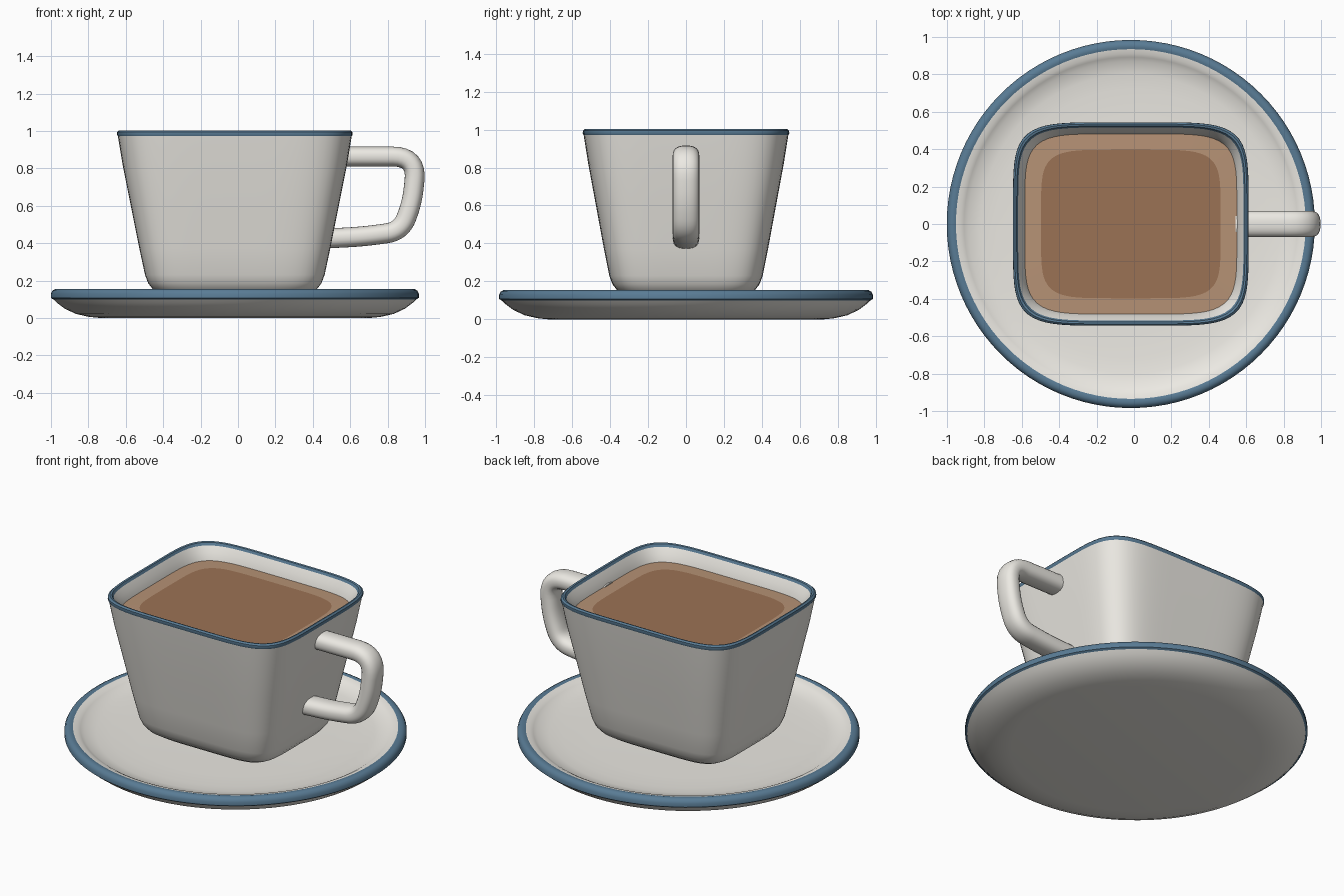
import bpy, bmesh, math
from mathutils import Vector

if "Cube" in bpy.data.objects:
    bpy.data.objects.remove(bpy.data.objects["Cube"])

CX = -0.017  # cup and saucer axis


def material(name, rgb):
    m = bpy.data.materials.new(name)
    m.diffuse_color = (*rgb, 1)
    m.use_nodes = True
    m.node_tree.nodes["Principled BSDF"].inputs["Base Color"].default_value = m.diffuse_color
    return m


CREAM = material("cream_glaze", (0.84, 0.82, 0.77))
BLUE = material("blue_glaze", (0.10, 0.20, 0.30))
COFFEE = material("coffee", (0.33, 0.17, 0.09))
CREMA = material("coffee_edge", (0.47, 0.29, 0.18))


def superellipse(hx, hy, z, n, count):
    pts = []
    for i in range(count):
        t = 2 * math.pi * i / count
        c, s = math.cos(t), math.sin(t)
        r = (abs(c) ** n + abs(s) ** n) ** (-1 / n)
        pts.append(Vector((CX + hx * r * c, hy * r * s, z)))
    return pts


def loft(name, rings, mat=CREAM, cap_start=False, cap_end=False):
    bm = bmesh.new()
    vr = [[bm.verts.new(p) for p in ring] for ring in rings]
    for a, b in zip(vr, vr[1:]):
        for i in range(len(a)):
            j = (i + 1) % len(a)
            bm.faces.new((a[i], a[j], b[j], b[i]))
    if cap_start:
        bm.faces.new(vr[0][::-1])
    if cap_end:
        bm.faces.new(vr[-1])
    bmesh.ops.recalc_face_normals(bm, faces=bm.faces)
    me = bpy.data.meshes.new(name)
    bm.to_mesh(me)
    bm.free()
    ob = bpy.data.objects.new(name, me)
    bpy.context.collection.objects.link(ob)
    me.materials.append(mat)
    bpy.ops.object.select_all(action='DESELECT')
    ob.select_set(True)
    bpy.context.view_layer.objects.active = ob
    bpy.ops.object.shade_smooth_by_angle(angle=math.radians(40))
    return ob


def disc_rings(profile):
    return [superellipse(r, r, z, 2, 96) for r, z in profile]


def cup_rings(profile):
    return [superellipse(hx, hy, z, 5.5, 128) for hx, hy, z in profile]


# Saucer: underside, blue edge, shallow dished top
loft("saucer_underside", disc_rings([
    (0.72, 0), (0.78, 0.006), (0.85, 0.022), (0.91, 0.05), (0.95, 0.08),
    (0.972, 0.102)]), cap_start=True)
loft("saucer_rim", disc_rings([
    (0.972, 0.10), (0.984, 0.108), (0.984, 0.13), (0.975, 0.147),
    (0.96, 0.155), (0.945, 0.155), (0.935, 0.152)]), BLUE)
loft("saucer_top", disc_rings([
    (0.935, 0.152), (0.91, 0.147), (0.892, 0.138), (0.87, 0.124),
    (0.80, 0.112), (0.72, 0.106), (0.57, 0.102)]), cap_end=True)

# Cup: outer wall with rounded foot, and inner wall
loft("cup_outside", cup_rings([
    (0.35, 0.28, 0.112), (0.395, 0.322, 0.125), (0.437, 0.362, 0.152),
    (0.463, 0.387, 0.185), (0.48, 0.404, 0.23), (0.51, 0.432, 0.37),
    (0.56, 0.478, 0.62), (0.60, 0.515, 0.82), (0.626, 0.54, 0.977)]),
    cap_start=True)
loft("cup_inside", cup_rings([
    (0.602, 0.516, 0.985), (0.582, 0.497, 0.95), (0.564, 0.479, 0.90),
    (0.50, 0.42, 0.55), (0.42, 0.35, 0.20)]), cap_end=True)
loft("cup_rim", cup_rings([
    (0.626, 0.54, 0.972), (0.63, 0.544, 0.98), (0.629, 0.543, 0.994),
    (0.62, 0.534, 1.003), (0.610, 0.524, 1.0), (0.602, 0.516, 0.985)]),
    BLUE)

# Coffee: dark centre with a lighter border
loft("coffee_border", cup_rings([(0.568, 0.482, 0.908), (0.48, 0.397, 0.91)]),
     CREMA)
loft("coffee_centre", cup_rings([(0.48, 0.397, 0.91), (0.3, 0.25, 0.91)]),
     COFFEE, cap_end=True)


# Handle: oval section swept along a path with rounded corners
def rounded_path(points, radii, steps=8):
    pts = [Vector(p) for p in points]
    out = [pts[0]]
    for a, b, c, r in zip(pts, pts[1:], pts[2:], radii):
        p0 = b + (a - b).normalized() * r
        p2 = b + (c - b).normalized() * r
        for i in range(steps + 1):
            t = i / steps
            out.append(p0 * (1 - t) ** 2 + b * 2 * t * (1 - t) + p2 * t * t)
    return out + [pts[-1]]


path = rounded_path([(0.54, 0.863), (0.955, 0.863), (0.928, 0.62),
                     (0.87, 0.463), (0.66, 0.435), (0.47, 0.425)],
                    [0.13, 0.07, 0.08, 0.08])
rings = []
for k, p in enumerate(path):
    d = (path[min(k + 1, len(path) - 1)] - path[max(k - 1, 0)]).normalized()
    nrm = Vector((-d.y, d.x))
    ring = []
    for i in range(24):
        t = 2 * math.pi * i / 24
        c, s = math.cos(t), math.sin(t)
        r = (abs(c) ** 2.5 + abs(s) ** 2.5) ** (-1 / 2.5)
        q = p + nrm * (0.053 * r * s)
        ring.append(Vector((q.x + 0.003, 0.07 * r * c, q.y)))
    rings.append(ring)
loft("handle", rings, cap_start=True, cap_end=True)
